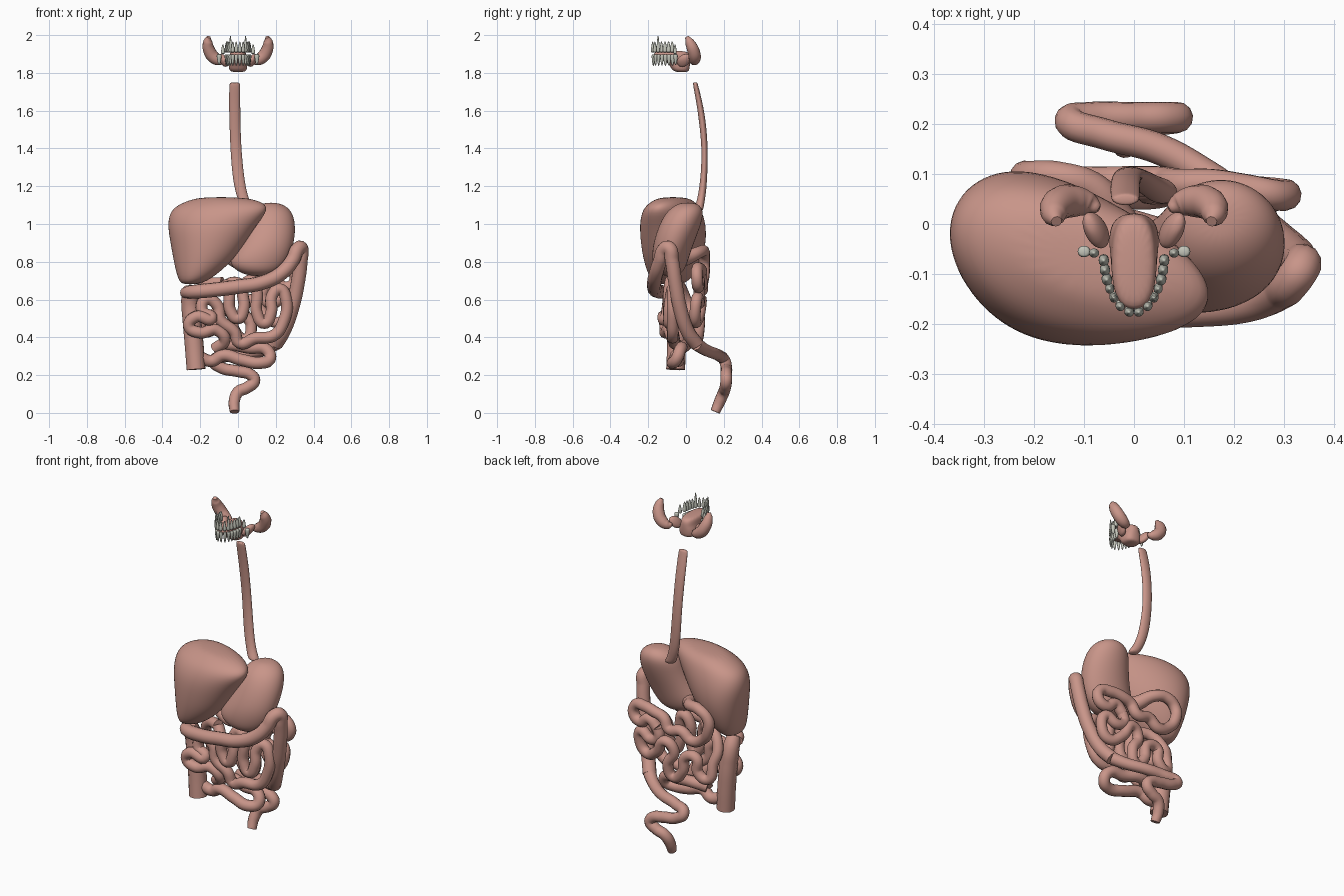
import bpy, bmesh, math

def material(name, rgb):
    m = bpy.data.materials.new(name)
    m.diffuse_color = (*rgb, 1)
    return m

FLESH = material("flesh", (0.58, 0.30, 0.25))
ENAMEL = material("enamel", (0.55, 0.56, 0.49))

def tube(name, pts, r, sides=4):
    """Smooth tube through (x, y, z[, radius]) points."""
    cu = bpy.data.curves.new(name, 'CURVE')
    cu.dimensions = '3D'
    cu.bevel_depth = 1.0
    cu.bevel_resolution = sides
    cu.resolution_u = 8
    cu.use_fill_caps = True
    sp = cu.splines.new('BEZIER')
    sp.bezier_points.add(len(pts) - 1)
    sp.radius_interpolation = 'BSPLINE'
    for bp, p in zip(sp.bezier_points, pts):
        bp.co = p[:3]
        bp.radius = p[3] if len(p) > 3 else r
        bp.handle_left_type = bp.handle_right_type = 'AUTO'
    ob = bpy.data.objects.new(name, cu)
    bpy.context.collection.objects.link(ob)
    cu.materials.append(FLESH)
    bpy.ops.object.select_all(action='DESELECT')
    bpy.context.view_layer.objects.active = ob
    ob.select_set(True)
    bpy.ops.object.convert(target='MESH')
    bpy.ops.object.shade_smooth_by_angle(angle=math.radians(50))

def loft(name, rings, shear=0, taper=0, mat=FLESH, seg=20, levels=2, power=1):
    """Oval horizontal sections (z, x0, x1, y0, y1) skinned from bottom to top."""
    bm = bmesh.new()
    loops = []
    for z, x0, x1, y0, y1 in rings:
        cx, cy, rx, ry = (x0 + x1) / 2, (y0 + y1) / 2, (x1 - x0) / 2, (y1 - y0) / 2
        row = []
        for i in range(seg):
            a = 2 * math.pi * i / seg
            u, v = (math.copysign(abs(c) ** power, c) for c in (math.cos(a), math.sin(a)))
            x = cx + rx * u
            row.append(bm.verts.new((x, cy + ry * v * (1 - taper * u) + shear * rx * u, z)))
        loops.append(row)
    for a, b in zip(loops, loops[1:]):
        for i in range(seg):
            j = (i + 1) % seg
            bm.faces.new((a[i], a[j], b[j], b[i]))
    bm.faces.new(loops[0][::-1])
    bm.faces.new(loops[-1])
    for f in bm.faces:
        f.smooth = True
    me = bpy.data.meshes.new(name)
    bm.to_mesh(me)
    bm.free()
    me.materials.append(mat)
    ob = bpy.data.objects.new(name, me)
    bpy.context.collection.objects.link(ob)
    if levels:
        s = ob.modifiers.new("smooth", 'SUBSURF')
        s.levels = s.render_levels = levels
    return ob

# Oesophagus: flattened front to back
loft("oesophagus", [(1.06, .03, .10, .03, .09), (1.10, .01, .07, .052, .095), (1.16, -.012, .048, .065, .106),
                    (1.25, -.03, .032, .078, .113), (1.40, -.041, .017, .085, .117), (1.55, -.046, .013, .068, .105),
                    (1.65, -.048, .012, .054, .086), (1.74, -.046, .012, .036, .063), (1.75, -.042, .008, .038, .060)])

# Liver: wedge, thick on the left, thin tip to the front right
loft("liver", [(.68, -.29, -.22, -.14, -.03), (.70, -.318, -.15, -.19, .02),
               (.80, -.342, -.03, -.225, .07), (.90, -.36, .04, -.24, .095),
               (1.0, -.378, .105, -.245, .09), (1.08, -.36, .17, -.225, .06),
               (1.12, -.28, .13, -.18, .03), (1.143, -.2, .02, -.13, -.01)],
     shear=-.25, taper=.15)

# Stomach and its outlet
loft("stomach", [(.724, .06, .17, -.12, -.05), (.75, -.01, .22, -.165, -.01),
                 (.80, -.055, .264, -.18, .01), (.88, -.01, .295, -.18, .035),
                 (.98, .035, .308, -.15, .075), (1.06, .055, .293, -.11, .097),
                 (1.10, .10, .25, -.06, .075), (1.113, .15, .2, -.02, .04)])
tube("duodenum", [(.02, -.07, .80, .05), (-.03, .0, .82, .04), (-.08, .07, .85), (-.15, .094, .855),
                  (-.21, .095, .81), (-.21, .095, .74), (-.17, .085, .68), (-.10, .085, .65),
                  (-.03, .085, .69), (.05, .085, .68), (.09, .08, .735), (.15, .08, .755),
                  (.22, .07, .765), (.285, .058, .755), (.30, .06, .695), (.25, .065, .665),
                  (.19, .07, .70), (.14, .07, .66)], .031)

# Small intestine: rear coils, then front coils down to the caecum
tube("rear_small_intestine", [
    (.14, .07, .66), (.13, .07, .61), (.18, .07, .58), (.25, .06, .61), (.27, .05, .55),
    (.22, .05, .48), (.14, .07, .52), (.08, .08, .60), (.03, .07, .55), (.07, .07, .46),
    (.04, .06, .39), (-.02, .06, .44), (-.04, .06, .53), (-.11, .06, .54), (-.12, .06, .46),
    (-.18, .05, .43), (-.20, .03, .52), (-.21, .0, .60), (-.15, -.04, .68), (-.08, -.07, .69)], .03)
tube("front_small_intestine", [
    (-.08, -.07, .69), (-.05, -.09, .64), (-.04, -.09, .54), (0, -.09, .50), (.03, -.09, .55),
    (.03, -.08, .66), (.07, -.08, .70), (.10, -.09, .64), (.10, -.09, .53), (.14, -.09, .475),
    (.175, -.09, .53), (.18, -.08, .62), (.22, -.07, .655), (.255, -.07, .60), (.24, -.07, .48),
    (.19, -.07, .41), (.09, -.07, .395), (.01, -.06, .37), (-.02, -.07, .43), (-.09, -.08, .49),
    (-.11, -.08, .57), (-.17, -.09, .60), (-.19, -.10, .54), (-.14, -.11, .50), (-.22, -.12, .51),
    (-.26, -.11, .46), (-.20, -.11, .425), (-.12, -.09, .44), (-.07, -.07, .39), (-.12, -.03, .34)], .031)
tube("ileum", [(-.12, -.03, .34), (-.05, .0, .36), (.06, -.02, .345), (.15, -.03, .335),
               (.168, -.05, .285), (.12, -.07, .265), (.02, -.06, .28), (-.08, -.05, .305),
               (-.14, -.04, .275), (-.21, -.05, .30)], .032)

# Large intestine
tube("ascending_colon", [(-.222, -.055, .23), (-.232, -.05, .36), (-.245, -.05, .5),
                         (-.255, -.06, .6, .047), (-.255, -.09, .66, .037)], .05)
tube("transverse_colon", [(-.285, -.08, .635, .025), (-.25, -.125, .64), (-.14, -.16, .65), (0, -.168, .668),
                          (.13, -.168, .69), (.23, -.158, .74), (.29, -.135, .81), (.315, -.115, .865),
                          (.333, -.09, .872), (.332, -.075, .81), (.315, -.055, .68), (.285, -.03, .55),
                          (.24, .01, .43), (.2, .055, .365)], .038)
tube("sigmoid_colon", [(.2, .055, .365, .036), (.14, .10, .335), (.05, .15, .315), (-.06, .18, .30),
                       (-.128, .205, .275), (-.09, .213, .24), (0, .213, .22), (.07, .213, .20),
                       (.087, .213, .17), (.05, .208, .135), (.0, .2, .11), (-.02, .178, .06),
                       (-.018, .155, .006, .025)], .031)

# Tongue
loft("tongue", [(1.803, -.035, .035, -.055, .01), (1.82, -.05, .05, -.08, .02),
                (1.855, -.05, .05, -.09, .022), (1.875, -.046, .046, -.155, .022),
                (1.90, -.046, .046, -.178, .02), (1.918, -.035, .035, -.155, .0)], power=.8)

# Salivary glands, both sides
for side, s in (("left", -1), ("right", 1)):
    tube(side + "_parotid_gland", [
        (s * .155, .005, 1.99, .008), (s * .16, .018, 1.965, .026), (s * .153, .038, 1.92, .034),
        (s * .125, .046, 1.88, .034), (s * .09, .04, 1.865, .026), (s * .07, .03, 1.87, .006)], .03)
    loft(side + "_submandibular_gland", [
        (1.832, s * .065 - .008, s * .065 + .008, -.03, -.01), (1.842, s * .066 - .02, s * .066 + .02, -.045, .01),
        (1.868, s * .077 - .026, s * .077 + .026, -.052, .025), (1.89, s * .085 - .02, s * .085 + .02, -.03, .022),
        (1.9, s * .088 - .008, s * .088 + .008, -.012, .012)], shear=s * .5, seg=12)

# Teeth: crown, neck and tapering root
def tooth(name, x, y, z, d, w, crown, root, angle):
    prof = [(0, .7), (.15, 1), (.7, 1), (1, .85)]
    rings = [(d * crown * h, -w * k, w * k, -w * k * .9, w * k * .9) for h, k in prof]
    rings += [(d * (crown + root * .5), -w * .65, w * .65, -w * .6, w * .6),
              (d * (crown + root), -w * .2, w * .2, -w * .2, w * .2)]
    if d < 0:
        rings.reverse()
    ob = loft(name, rings, mat=ENAMEL, seg=8, levels=1, power=.8)
    ob.location = (x, y, z)
    ob.rotation_euler.z = angle

ARCH = [.16, .47, .72, .92, 1.10, 1.27, 1.43]
for side, s in (("left", -1), ("right", 1)):
    for i, t in enumerate(ARCH):
        x, y = s * .061 * math.sin(t), -.056 - .122 * math.cos(t)
        w = .0105 if i < 4 else .0125
        rot = s * math.atan2(.118 * math.sin(t), .06 * math.cos(t))
        tooth(f"{side}_upper_tooth_{i + 1}", x, y, 1.908, 1, w, .026,
              .066 if i == 2 else .034, rot)
        tooth(f"{side}_lower_tooth_{i + 1}", x, y * .98, 1.898, -1, w, .026, .036, rot)
    # Outlying back molars
    tooth(side + "_upper_back_molar", s * .08, -.058, 1.90, 1, .011, .022, .03, 0)
    tooth(side + "_lower_back_molar", s * .1, -.055, 1.90, -1, .014, .025, .035, 0)
